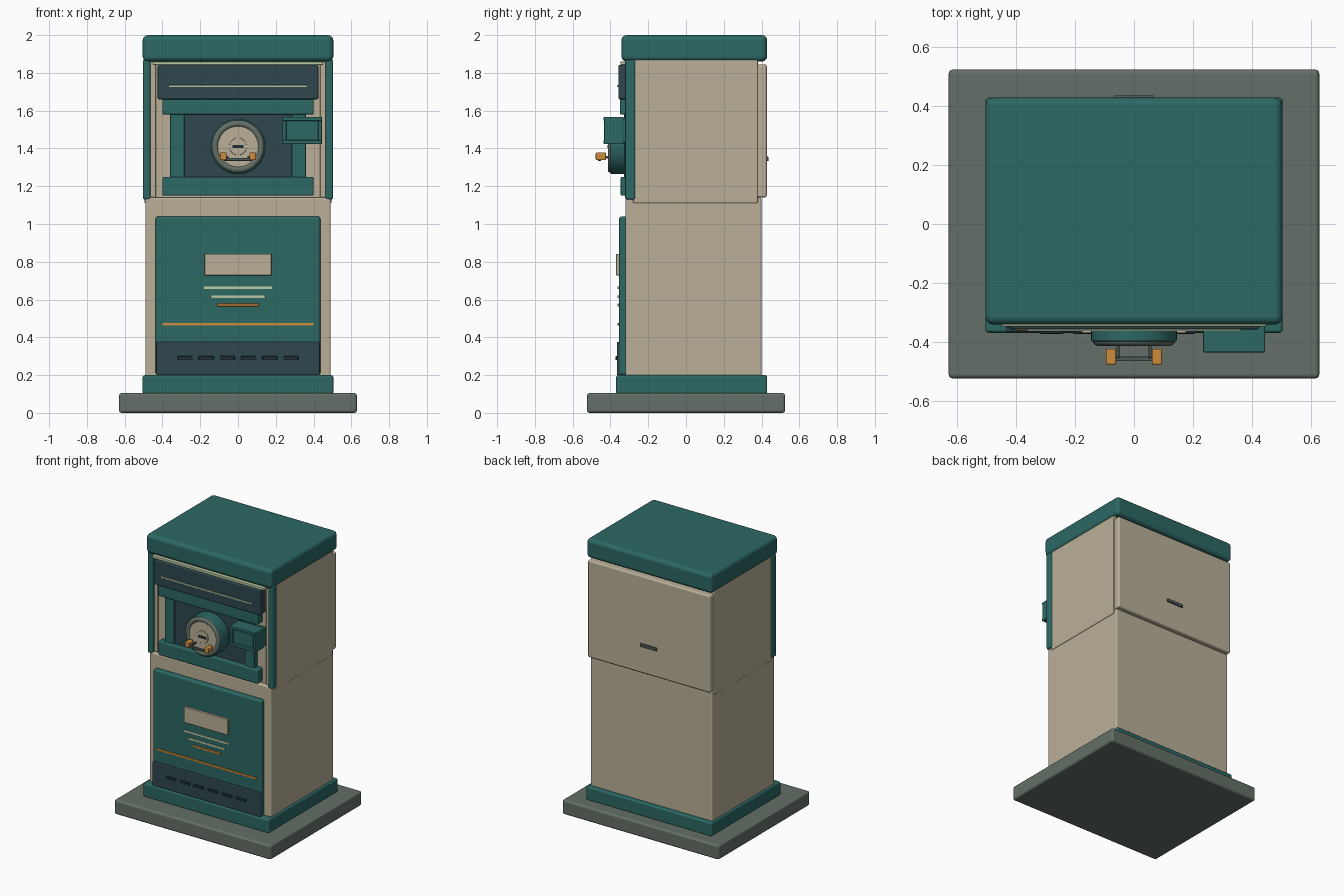
import bpy, math
from mathutils import Vector

cube = bpy.data.objects.get("Cube")
if cube:
    bpy.data.objects.remove(cube, do_unlink=True)


def material(name, code):
    rgb = [int(code[i:i + 2], 16) / 255 for i in (0, 2, 4)]
    lin = [c / 12.92 if c < 0.04 else ((c + 0.055) / 1.055) ** 2.4 for c in rgb]
    m = bpy.data.materials.new(name)
    m.use_nodes = True
    m.diffuse_color = (*lin, 1)
    bsdf = m.node_tree.nodes["Principled BSDF"]
    bsdf.inputs["Base Color"].default_value = (*lin, 1)
    bsdf.inputs["Roughness"].default_value = 0.6
    return m


TEAL = material("teal", "2C6864")
BEIGE = material("beige", "BAB099")
DARK = material("dark slate", "2E474D")
STONE = material("stone grey", "646F67")
PALE = material("pale green", "BCCBA6")
ORANGE = material("orange", "CC8C3C")
BLACK = material("slot black", "1E2D31")
METAL = material("grey metal", "4C5A57")


def finish(ob, name, mat, bevel=0.0):
    ob.name = ob.data.name = name
    ob.data.materials.append(mat)
    bpy.ops.object.shade_smooth_by_angle(angle=math.radians(35))
    if bevel:
        mod = ob.modifiers.new("rounded edges", "BEVEL")
        mod.width, mod.segments = bevel, 3
        mod.limit_method = "ANGLE"
        mod.harden_normals = True
    return ob


def box(name, mat, x, y, z, bevel=0.006):
    """Rounded box from (min, max) ranges on each axis."""
    lo, hi = Vector((x[0], y[0], z[0])), Vector((x[1], y[1], z[1]))
    bpy.ops.mesh.primitive_cube_add(size=1, location=(lo + hi) / 2)
    ob = bpy.context.object
    for v in ob.data.vertices:
        v.co = v.co * (hi - lo)
    return finish(ob, name, mat, bevel)


def wide(name, mat, half, y, z, bevel=0.006):
    return box(name, mat, (-half, half), y, z, bevel)


def pair(name, mat, x, y, z, bevel=0.006):
    box("left_" + name, mat, x, y, z, bevel)
    box("right_" + name, mat, (-x[1], -x[0]), y, z, bevel)


def disc(name, mat, radius, y, bevel=0.0, z=1.41):
    bpy.ops.mesh.primitive_cylinder_add(
        vertices=48, radius=radius, depth=y[1] - y[0],
        location=(0, sum(y) / 2, z), rotation=(math.pi / 2, 0, 0))
    return finish(bpy.context.object, name, mat, bevel)


# Base, plinth and cabinet
wide("base_slab", STONE, 0.63, (-0.525, 0.525), (0, 0.105), 0.015)
wide("plinth", TEAL, 0.505, (-0.37, 0.43), (0.1, 0.2), 0.012)
wide("lower_cabinet", BEIGE, 0.49, (-0.32, 0.4), (0.19, 1.14), 0.01)
wide("upper_cabinet", BEIGE, 0.475, (-0.29, 0.38), (1.12, 1.87), 0.005)
pair("side_panel", BEIGE, (0.46, 0.496), (-0.28, 0.38), (1.11, 1.87), 0.006)
wide("back_panel", BEIGE, 0.492, (0.37, 0.428), (1.14, 1.845), 0.012)
wide("back_handle", METAL, 0.067, (0.42, 0.437), (1.333, 1.357), 0.004)
wide("roof", TEAL, 0.505, (-0.342, 0.43), (1.86, 2.0), 0.028)
pair("front_post", TEAL, (0.464, 0.503), (-0.322, -0.268), (1.13, 1.87), 0.01)
pair("front_trim", BEIGE, (0.435, 0.464), (-0.3, -0.27), (1.14, 1.86), 0.004)

# Lower door with label and stripes
wide("door", TEAL, 0.436, (-0.355, -0.31), (0.2, 1.04), 0.014)
wide("kick_panel", DARK, 0.433, (-0.366, -0.33), (0.2, 0.376), 0.006)
for i in range(6):
    x = (i - 2.5) * 0.112
    box(f"vent_slot_{i + 1}", BLACK, (x - 0.04, x + 0.04),
        (-0.373, -0.364), (0.28, 0.3), 0.003)
wide("label_plate", BEIGE, 0.177, (-0.371, -0.35), (0.728, 0.842), 0.004)
for name, mat, half, z in (("upper_stripe", PALE, 0.18, 0.662),
                           ("middle_stripe", PALE, 0.145, 0.615),
                           ("lower_stripe", ORANGE, 0.11, 0.571),
                           ("long_stripe", ORANGE, 0.4, 0.469)):
    wide(name, mat, half, (-0.362, -0.353), (z - 0.007, z + 0.007), 0.002)

# Control panel
wide("top_trim", PALE, 0.45, (-0.348, -0.28), (1.842, 1.86), 0.003)
wide("header", DARK, 0.425, (-0.358, -0.28), (1.66, 1.842), 0.008)
wide("header_line", PALE, 0.365, (-0.364, -0.354), (1.725, 1.735), 0.002)
wide("upper_rail", TEAL, 0.4, (-0.35, -0.28), (1.58, 1.662), 0.008)
wide("lower_rail", TEAL, 0.4, (-0.346, -0.28), (1.15, 1.25), 0.008)
wide("recess_panel", DARK, 0.3, (-0.315, -0.28), (1.24, 1.59), 0)
pair("jamb", TEAL, (0.284, 0.36), (-0.328, -0.28), (1.24, 1.59), 0.005)

# Dial
disc("dial_housing", TEAL, 0.146, (-0.4, -0.3), 0.008)
disc("dial_face", BEIGE, 0.108, (-0.406, -0.39))
bpy.ops.mesh.primitive_torus_add(
    major_radius=0.122, minor_radius=0.018, major_segments=48, minor_segments=12,
    location=(0, -0.396, 1.41), rotation=(math.pi / 2, 0, 0))
finish(bpy.context.object, "dial_ring", STONE)
disc("dial_hub", BEIGE, 0.046, (-0.412, -0.4), 0.003)
wide("dial_slot", BLACK, 0.03, (-0.415, -0.41), (1.402, 1.419), 0)

# Pull handle with two grips
pair("handle_arm", METAL, (0.05, 0.06), (-0.455, -0.4), (1.348, 1.36), 0.003)
wide("handle_bar", METAL, 0.075, (-0.466, -0.45), (1.334, 1.35), 0.003)
pair("handle_grip", ORANGE, (0.061, 0.095), (-0.478, -0.424), (1.338, 1.378), 0.006)

# Side dispenser box with a shallow open front
box("dispenser_back", TEAL, (0.235, 0.44), (-0.37, -0.3), (1.43, 1.56))
box("dispenser_floor", TEAL, (0.25, 0.43), (-0.42, -0.36), (1.44, 1.55), 0)
for name, z in (("top", (1.545, 1.567)), ("bottom", (1.423, 1.445))):
    box("dispenser_" + name, TEAL, (0.235, 0.445), (-0.436, -0.33), z, 0.005)
for name, x in (("inner", (0.235, 0.256)), ("outer", (0.424, 0.445))):
    box(f"dispenser_{name}_wall", TEAL, x, (-0.434, -0.33), (1.43, 1.56), 0.005)
